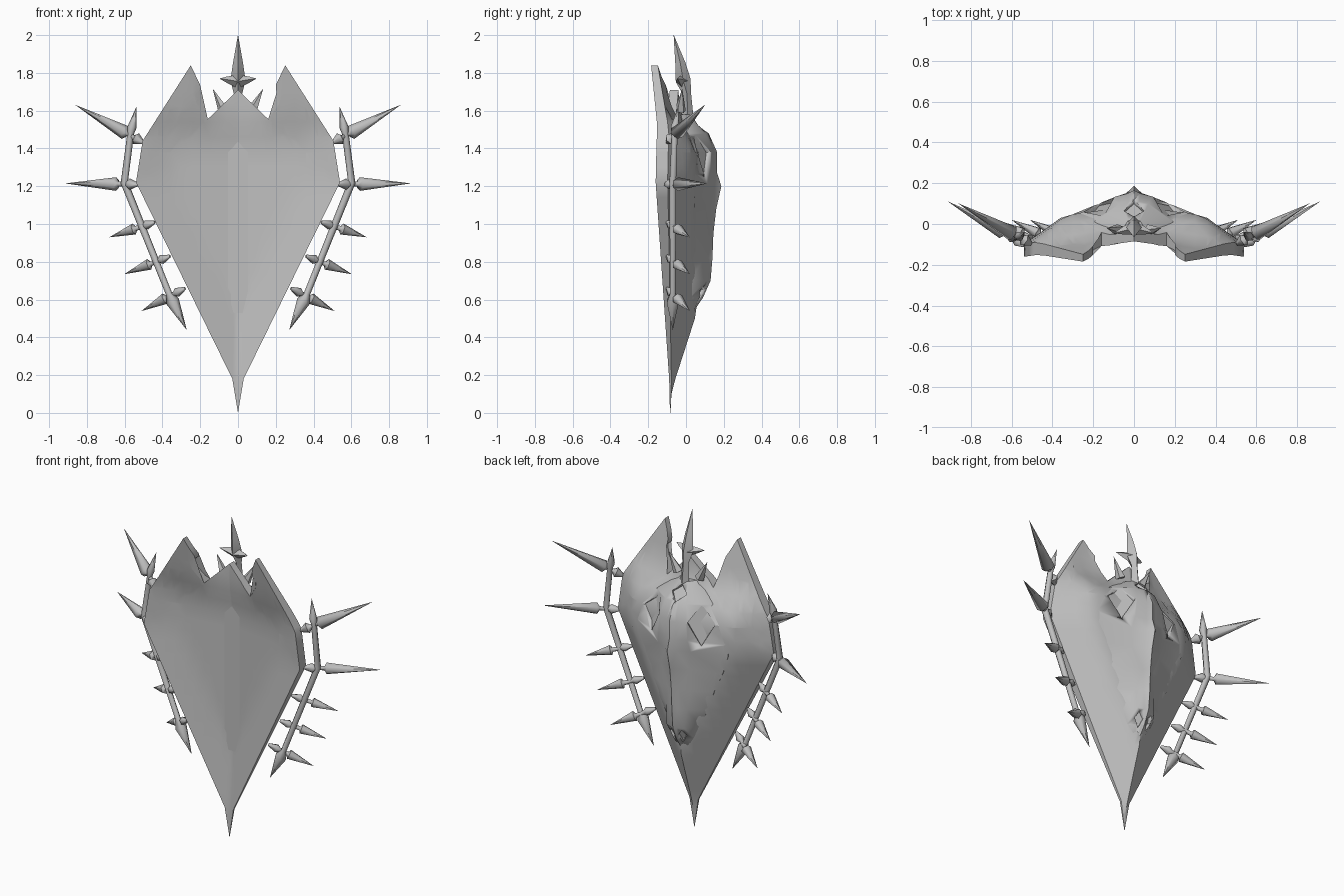
import bpy, bmesh, math
from mathutils import Vector

cube = bpy.data.objects.get("Cube")
if cube:
    bpy.data.objects.remove(cube, do_unlink=True)

GREY = (0.52, 0.52, 0.52, 1)
steel = bpy.data.materials.new("plain_grey_metal")
steel.use_nodes = True
steel.diffuse_color = GREY
steel.node_tree.nodes["Principled BSDF"].inputs["Base Color"].default_value = GREY


def finish(bm, name, angle=35):
    """Turn a bmesh into a smooth-shaded object."""
    bmesh.ops.recalc_face_normals(bm, faces=bm.faces)
    mesh = bpy.data.meshes.new(name)
    bm.to_mesh(mesh)
    bm.free()
    mesh.materials.append(steel)
    ob = bpy.data.objects.new(name, mesh)
    bpy.context.collection.objects.link(ob)
    bpy.ops.object.select_all(action='DESELECT')
    ob.select_set(True)
    bpy.context.view_layer.objects.active = ob
    bpy.ops.object.shade_smooth_by_angle(angle=math.radians(angle))
    return ob


def loft(name, path, sides=6, flip=1):
    """Sweep rings of given radius along a path of (point, radius)."""
    bm = bmesh.new()
    pts = [Vector((p[0] * flip, p[1], p[2])) for p, r in path]
    rings = []
    for i, (p, (_, r)) in enumerate(zip(pts, path)):
        t = (pts[min(i + 1, len(pts) - 1)] - pts[max(i - 1, 0)]).normalized()
        u = t.cross(Vector((0, 1, 0))).normalized()
        v = t.cross(u)
        r = max(r, 0.0005)
        turns = [2 * math.pi * k / sides for k in range(sides)]
        rings.append([bm.verts.new(p + r * (u * math.cos(a) + v * math.sin(a))) for a in turns])
    for a, b in zip(rings, rings[1:]):
        for k in range(sides):
            bm.faces.new((a[k], a[k - 1], b[k - 1], b[k]))
    bm.faces.new(rings[0])
    bm.faces.new(rings[-1][::-1])
    return finish(bm, name, 65)


# Shield plate: shallow dish in front, chamfered back
half = [(0.03, 0.18), (0.54, 1.22), (0.505, 1.44), (0.25, 1.84), (0.2, 1.735), (0.202, 1.71),
        (0.23, 1.685), (0.22, 1.64), (0.16, 1.555)]
outline = [(0, 0)] + half + [(0, 1.71)] + [(-x, z) for x, z in reversed(half)]


def rim_distance(x, z):
    d = [0.18, 1.58 - z]
    for (ax, az), (bx, bz) in zip(half[:3], half[1:4]):
        ex, ez = bx - ax, bz - az
        d.append((ex * (z - az) - ez * (abs(x) - ax)) / math.hypot(ex, ez))
    return max(min(d), 0)


def rim_y(x, z):
    lean = min(max((abs(x) - 0.1) / 0.12, 0), 1) * max(z - 1.5, 0)
    return -0.085 - 0.14 * abs(x) - 0.19 * lean


def front_y(x, z):
    return rim_y(x, z) + 0.18 * rim_distance(x, z)


def back_y(x, z):
    thick = 0.06 * min(z / 1.2, 1) - 0.07 * max(z - 1.45, 0)
    return rim_y(x, z) + thick + 0.62 * rim_distance(x, z) + 0.003


bm = bmesh.new()
bm.faces.new([bm.verts.new((x, 0, z)) for x, z in outline])
bmesh.ops.triangulate(bm, faces=bm.faces)
cuts = [((i * 0.06, 0, 0), (1, 0, 0)) for i in range(-8, 9)]
cuts += [((0, 0, 0.1 + i * 0.08), (0, 0, 1)) for i in range(22)]
for co, no in cuts:
    bmesh.ops.bisect_plane(bm, geom=bm.verts[:] + bm.edges[:] + bm.faces[:],
                           dist=1e-5, plane_co=co, plane_no=no)
front = bm.verts[:]
ext = bmesh.ops.extrude_face_region(bm, geom=bm.faces[:], use_keep_orig=True)
back = [g for g in ext["geom"] if isinstance(g, bmesh.types.BMVert)]
for v in front:
    v.co.y = front_y(v.co.x, v.co.z)
for v in back:
    v.co.y = back_y(v.co.x, v.co.z)
finish(bm, "shield_plate", 40)

# Mask on the back: rows of height, outer half width, cheek x, cheek y, ridge y
rows = [(1.58, 0.07, 0.03, 0.015, 0.025),
        (1.48, 0.2, 0.07, 0.1, 0.12),
        (1.38, 0.28, 0.09, 0.135, 0.165),
        (1.27, 0.32, 0.1, 0.13, 0.165),
        (1.2, 0.32, 0.11, 0.115, 0.187),
        (1.08, 0.28, 0.10, 0.105, 0.16),
        (0.95, 0.22, 0.11, 0.105, 0.145),
        (0.82, 0.17, 0.07, 0.095, 0.14),
        (0.7, 0.12, 0.06, 0.105, 0.13),
        (0.61, 0.08, 0.04, 0.07, 0.09),
        (0.53, 0.04, 0.02, 0.02, 0.035)]
bm = bmesh.new()
rings = []
for z, w, cx, cy, ridge in rows:
    edge = min(back_y(w, z), cy) - 0.005
    side = [(w, -0.06), (w, edge), (cx, cy), (cx * 0.35, cy + (ridge - cy) * 0.5)]
    ring = side + [(0, ridge)] + [(-x, y) for x, y in reversed(side)]
    rings.append([bm.verts.new((x, y, z)) for x, y in ring])
for a, b in zip(rings, rings[1:]):
    for k in range(len(a)):
        bm.faces.new((a[k], a[k - 1], b[k - 1], b[k]))
bm.faces.new(rings[0])
bm.faces.new(rings[-1])
bmesh.ops.triangulate(bm, faces=bm.faces)
mask = finish(bm, "face_mask", 35)


def carve(name, centre, normal, w, h, depth):
    """Sink a four-pointed recess into the mask."""
    n = Vector(normal).normalized()
    u = n.cross(Vector((0, 0, 1))).normalized()
    v = u.cross(n)
    bm = bmesh.new()
    loops = [[bm.verts.new(Vector(centre) + n * s + u * a * w + v * b * h)
              for a, b in ((1, 0.15), (0, 1), (-1, 0.15), (0, -1))] for s in (-depth, 0.08)]
    for k in range(4):
        bm.faces.new((loops[0][k], loops[0][k - 1], loops[1][k - 1], loops[1][k]))
    bm.faces.new(loops[0])
    bm.faces.new(loops[1])
    cutter = finish(bm, name)
    cutter.hide_render = True
    cutter.hide_viewport = True
    mod = mask.modifiers.new(name, 'BOOLEAN')
    mod.operation = 'DIFFERENCE'
    mod.solver = 'EXACT'
    mod.object = cutter


carve("forehead_cutter", (0, 0.075, 1.52), (0, 0.75, 0.65), 0.05, 0.06, 0.02)
for s, side in ((1, "left"), (-1, "right")):
    carve(side + "_eye_cutter", (s * 0.17, 0.09, 1.365), (s * 0.5, 0.83, 0.2), 0.08, 0.12, 0.025)
    carve(side + "_mouth_cutter", (s * 0.035, 0.085, 0.64), (s * 0.4, 0.85, -0.35), 0.025, 0.05, 0.02)

# Side rails and their spikes: start, tip, position of the head, head radius
spikes = [("brow_spike", (0.5, -0.1, 1.43), (0.86, 0.1, 1.63), 0.27, 0.038),
          ("long_spike", (0.525, -0.11, 1.21), (0.912, 0.11, 1.215), 0.31, 0.036),
          ("upper_spike", (0.44, -0.1, 1.01), (0.68, 0.02, 0.93), 0.46, 0.03),
          ("middle_spike", (0.36, -0.1, 0.83), (0.6, 0.02, 0.735), 0.46, 0.03),
          ("lower_spike", (0.28, -0.1, 0.66), (0.51, 0.02, 0.54), 0.46, 0.03)]
rail = [((0.538, -0.04, 1.62), 0), ((0.562, -0.06, 1.51), 0.024), ((0.568, -0.06, 1.48), 0.018),
        ((0.602, -0.07, 1.22), 0.02), ((0.365, -0.07, 0.63), 0.017),
        ((0.346, -0.07, 0.59), 0.036), ((0.272, -0.07, 0.44), 0)]
for s, side in ((1, "left"), (-1, "right")):
    loft(side + "_rail", rail, 6, s)
    for name, a, b, head, r in spikes:
        a, b = Vector(a), Vector(b)
        shape = [(0, 0.008), (head * 0.4, r * 0.85), (head * 0.55, 0.013),
                 (head - 0.03, 0.013), (head, r), (1, 0)]
        loft(side + "_" + name, [(a.lerp(b, t), k) for t, k in shape], 6, s)
    # Small spikes and crest arms at the top
    loft(side + "_top_spike", [((0.075, -0.03, 1.6), 0.03), ((0.133, -0.02, 1.715), 0)], 5, s)
    loft(side + "_crest_arm", [((0, -0.02, 1.755), 0.035), ((0.06, -0.035, 1.765), 0.016),
                               ((0.097, -0.045, 1.77), 0)], 4, s)

# Crest blade
loft("crest_blade", [((0, 0.01, 1.56), 0.03), ((0, 0.005, 1.69), 0.022), ((0, -0.015, 1.76), 0.04),
                     ((0, -0.03, 1.85), 0.027), ((0, -0.065, 2.0), 0)], 4)
